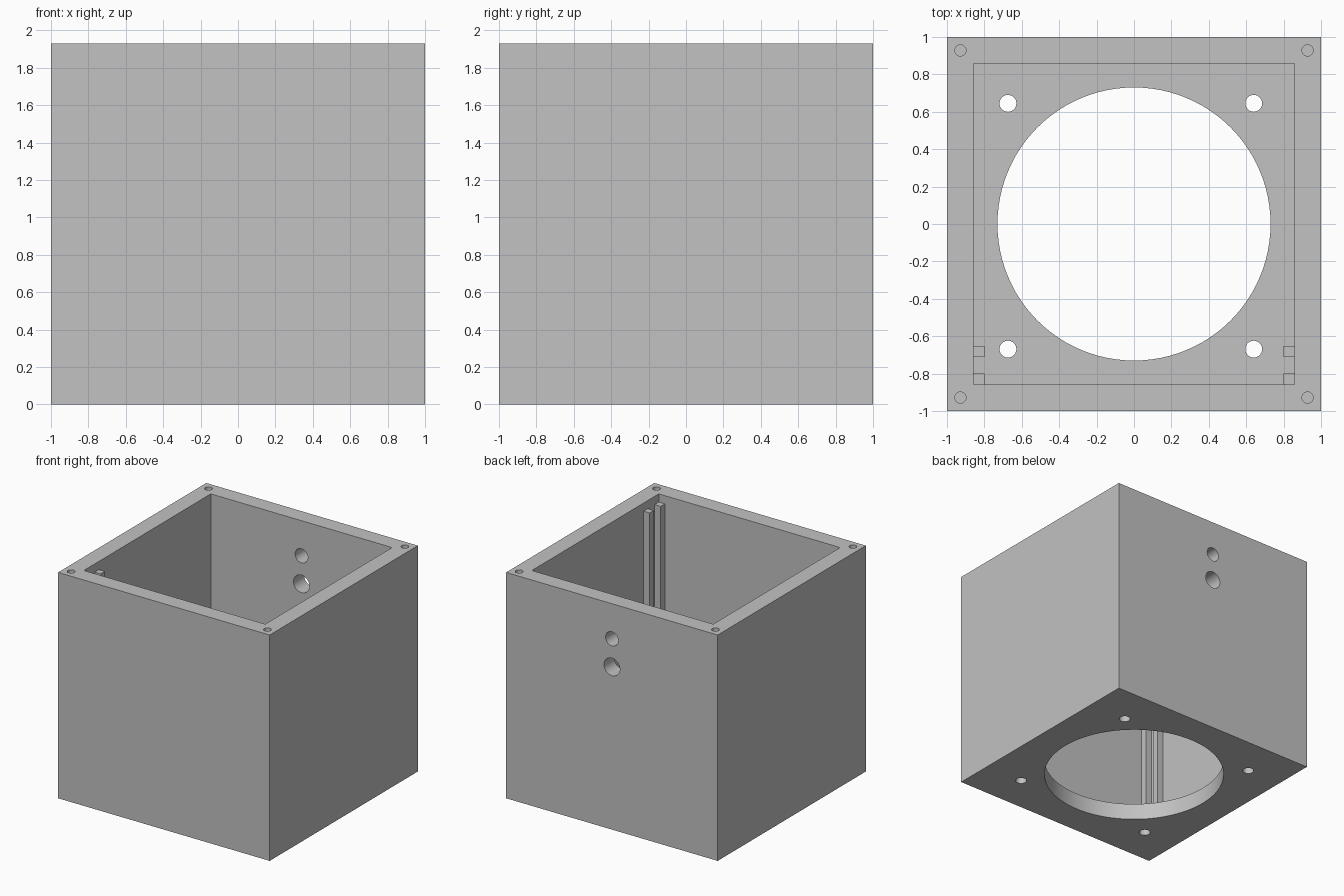
import bpy
import math

cube = bpy.data.objects.get("Cube")
if cube:
    bpy.data.objects.remove(cube, do_unlink=True)

HEIGHT = 1.93
WALL = 0.143
INNER = 1 - WALL

grey = bpy.data.materials.new("plain grey")
grey.use_nodes = True
colour = (0.54, 0.54, 0.54, 1)
grey.diffuse_color = colour
grey.node_tree.nodes["Principled BSDF"].inputs["Base Color"].default_value = colour


def box(name, low, high):
    """Axis-aligned box between two corners."""
    centre = [(a + b) / 2 for a, b in zip(low, high)]
    bpy.ops.mesh.primitive_cube_add(size=1, location=centre)
    ob = bpy.context.object
    ob.name = name
    ob.scale = [b - a for a, b in zip(low, high)]
    bpy.ops.object.transform_apply(location=True, rotation=True, scale=True)
    ob.data.materials.append(grey)
    return ob


def rod(name, centre, radius, depth, sides=48, tilt=0):
    """Cylinder, upright unless tilted about x."""
    bpy.ops.mesh.primitive_cylinder_add(vertices=sides, radius=radius, depth=depth,
                                        location=centre, rotation=(tilt, 0, 0))
    ob = bpy.context.object
    ob.name = name
    ob.data.materials.append(grey)
    return ob


def cut(target, cutter):
    """Subtract the cutter, then discard it."""
    cutter.hide_render = True
    mod = target.modifiers.new("cut", "BOOLEAN")
    mod.operation = "DIFFERENCE"
    mod.solver = "EXACT"
    mod.object = cutter
    bpy.context.view_layer.objects.active = target
    bpy.ops.object.modifier_apply(modifier=mod.name)
    bpy.data.objects.remove(cutter, do_unlink=True)


# Open-topped housing
housing = box("housing", (-1, -1, 0), (1, 1, HEIGHT))
cut(housing, box("cavity", (-INNER, -INNER, WALL), (INNER, INNER, HEIGHT + 0.2)))

# Large round opening in the floor
cut(housing, rod("floor_opening", (0, 0, WALL / 2), 0.73, 0.4, sides=96))

# Mounting holes in the floor and blind screw holes in the rim
for sx in (-1, 1):
    for sy in (-1, 1):
        mount = (sx * 0.657 - 0.017, sy * 0.657 - 0.012, WALL / 2)
        cut(housing, rod("mounting_hole", mount, 0.045, 0.4))
        cut(housing, rod("screw_hole", (sx * 0.928, sy * 0.928, HEIGHT), 0.03, 0.56))

# Two cable holes through the back wall
for z, radius in ((1.63, 0.06), (1.39, 0.075)):
    cut(housing, rod("cable_hole", (0, 0.93, z), radius, 0.4, tilt=math.pi / 2))

bpy.ops.object.select_all(action="DESELECT")
housing.select_set(True)
bpy.context.view_layer.objects.active = housing
bpy.ops.object.shade_smooth_by_angle(angle=math.radians(30))

# Pairs of slot rails on both side walls
for side, sx in (("right", -1), ("left", 1)):
    for label, y in (("front", -INNER), ("rear", -0.71)):
        edges = sorted((sx * 0.8, sx * INNER))
        box(f"{side}_{label}_rail", (edges[0], y, WALL), (edges[1], y + 0.057, 1.86))
